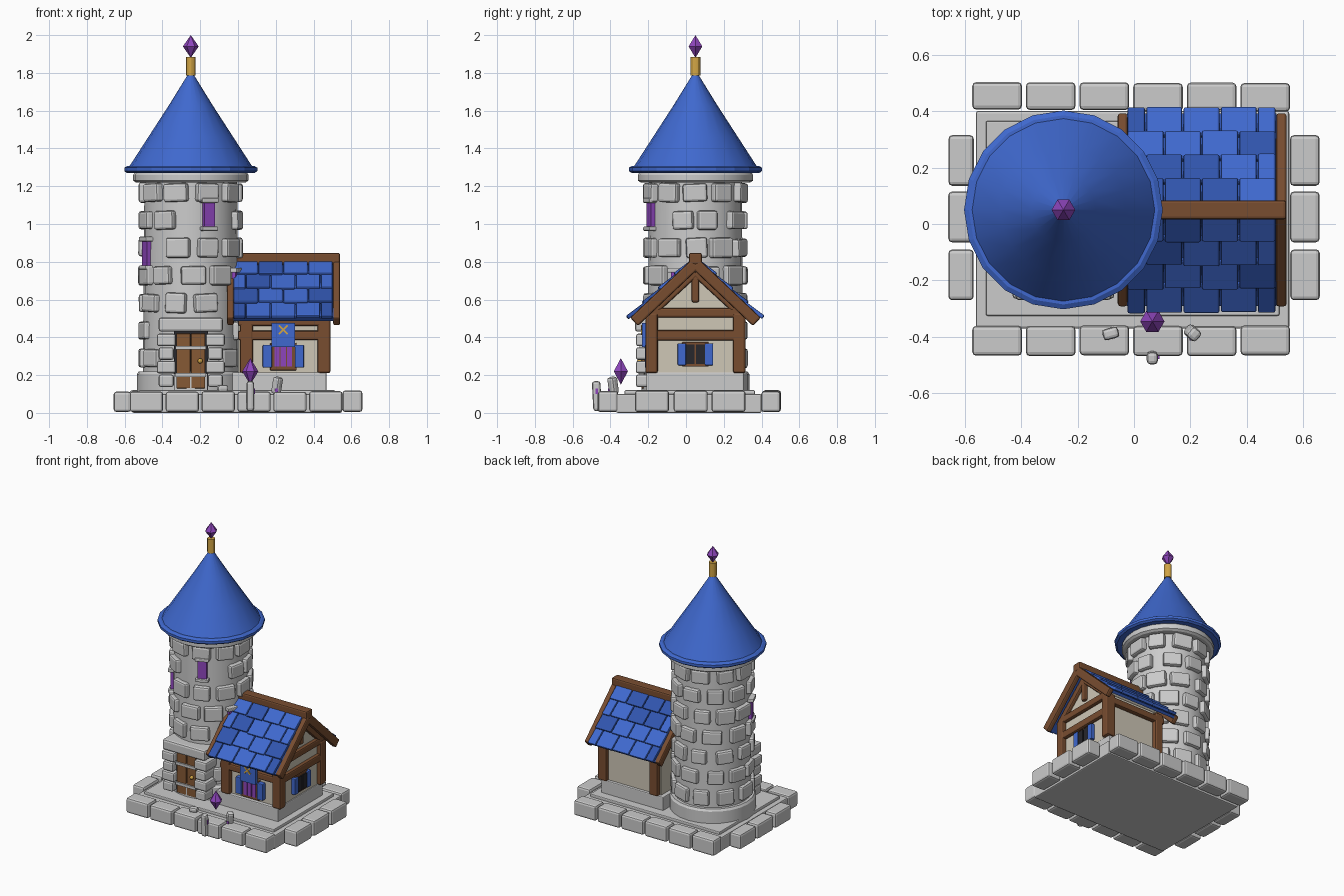
import bpy, bmesh, math, random
from mathutils import Matrix, Vector

if "Cube" in bpy.data.objects:
    bpy.data.objects.remove(bpy.data.objects["Cube"])

random.seed(4)


def material(name, r, g, b):
    m = bpy.data.materials.new(name)
    m.diffuse_color = (r, g, b, 1)
    m.use_nodes = True
    m.node_tree.nodes["Principled BSDF"].inputs["Base Color"].default_value = m.diffuse_color
    return m


BLUE = material("roof_blue", 0.05, 0.14, 0.62)
NAVY = material("roof_blue_dark", 0.03, 0.09, 0.42)
WOOD = material("timber", 0.19, 0.075, 0.03)
DOOR = material("door_wood", 0.24, 0.10, 0.035)
PLASTER = material("plaster", 0.62, 0.57, 0.47)
PURPLE = material("crystal_purple", 0.27, 0.06, 0.50)
GOLD = material("gold", 0.65, 0.38, 0.06)
DARK = material("dark_glass", 0.02, 0.02, 0.025)


def finish(name, bm, mat=None, smooth=None):
    bmesh.ops.recalc_face_normals(bm, faces=bm.faces)
    me = bpy.data.meshes.new(name)
    bm.to_mesh(me)
    bm.free()
    ob = bpy.data.objects.new(name, me)
    bpy.context.collection.objects.link(ob)
    if mat:
        me.materials.append(mat)
    if smooth:
        bpy.ops.object.select_all(action='DESELECT')
        bpy.context.view_layer.objects.active = ob
        ob.select_set(True)
        bpy.ops.object.shade_smooth_by_angle(angle=math.radians(smooth))
    return ob


def box(name, size, loc, mat=None, bevel=0.0, rot=None):
    bm = bmesh.new()
    bmesh.ops.create_cube(bm, size=1.0, matrix=Matrix.Diagonal((*size, 1)))
    if bevel:
        bmesh.ops.bevel(bm, geom=bm.edges[:], offset=bevel, segments=2, profile=0.5, affect='EDGES')
    bm.transform(Matrix.Translation(loc) @ (rot if rot else Matrix()))
    return finish(name, bm, mat)


def span(name, x, y, z, mat=None, bevel=0.0):
    """Box given as three (low, high) ranges."""
    r = (x, y, z)
    return box(name, [b - a for a, b in r], [(a + b) / 2 for a, b in r], mat, bevel)


def beam(name, a, b, w, h, mat=WOOD, bevel=0.01):
    a, b = Vector(a), Vector(b)
    q = (b - a).to_track_quat('X', 'Z').to_matrix().to_4x4()
    return box(name, ((b - a).length, w, h), (a + b) / 2, mat, bevel, q)


def lathe(name, profile, loc, n, mat=None, smooth=None):
    """Closed solid of revolution from (radius, z) points."""
    bm = bmesh.new()
    rings = []
    for r, z in profile:
        if r == 0:
            rings.append([bm.verts.new((loc[0], loc[1], z))] * n)
        else:
            rings.append([bm.verts.new((loc[0] + r * math.cos(2 * math.pi * i / n),
                                        loc[1] + r * math.sin(2 * math.pi * i / n), z)) for i in range(n)])
    for p, q in zip(rings, rings[1:]):
        for i in range(n):
            j = (i + 1) % n
            bm.faces.new(list(dict.fromkeys((p[i], p[j], q[j], q[i]))))
    for ring, (r, z) in ((rings[0], profile[0]), (rings[-1], profile[-1])):
        if r:
            bm.faces.new(ring)
    return finish(name, bm, mat, smooth)


# Base slabs and border stones
span("base_slab", (-0.56, 0.55), (-0.37, 0.40), (0, 0.10), None, 0.008)
span("courtyard", (-0.525, 0.515), (-0.325, 0.365), (0.08, 0.12), None, 0.006)
for y0, y1 in ((-0.465, -0.36), (0.40, 0.50)):
    for i in range(6):
        x = -0.485 + i * 0.19
        d = random.uniform(-0.004, 0.006)
        span("border_stone", (x - 0.088, x + 0.088), (y0 + d, y1 + d * 0.5), (0.005, 0.115 + d), None, 0.014)
for x0, x1 in ((-0.655, -0.565), (0.55, 0.655)):
    for y in (-0.18, 0.025, 0.225):
        d = random.uniform(-0.004, 0.004)
        span("border_stone", (x0 + d, x1 + d), (y - 0.09, y + 0.09), (0.005, 0.115 + d), None, 0.014)

# Tower core, plinth and collar
T = (-0.25, 0.05)
lathe("tower_core", [(0.255, 0.1), (0.245, 1.25)], T, 24, None, 30)
lathe("tower_plinth", [(0.285, 0.1), (0.285, 0.205), (0.275, 0.22)], T, 24, None, 30)
lathe("tower_collar", [(0.29, 1.22), (0.305, 1.23), (0.305, 1.26), (0.295, 1.275)], T, 24, None, 30)


def on_tower(name, ang, r, z, size, mat=None, bevel=0.0, tilt=0.0):
    a = math.radians(ang)
    loc = (T[0] + r * math.cos(a), T[1] + r * math.sin(a), z)
    return box(name, size, loc, mat, bevel, Matrix.Rotation(a, 4, 'Z') @ Matrix.Rotation(tilt, 4, 'X'))


# Slit windows with sill and header
windows = [(-68, 1.05), (204, 0.845), (-22, 0.68)]
for ang, z in windows:
    on_tower("slit_window", ang, 0.25, z, (0.035, 0.062, 0.13), PURPLE)
    on_tower("slit_header", ang, 0.255, z + 0.075, (0.055, 0.095, 0.025), None, 0.006)
    on_tower("slit_sill", ang, 0.255, z - 0.075, (0.055, 0.09, 0.022), None, 0.006)

# Staggered wall stones, leaving room for the door and windows
for row in range(7):
    z = 0.29 + row * 0.146
    for i in range(10):
        ang = i * 36 + (row % 2) * 18 + random.uniform(-4, 4)
        gap = lambda b: abs((ang - b + 180) % 360 - 180)
        if (gap(-90) < 38 and z < 0.5) or any(gap(wa) < 22 and abs(z - wz) < 0.11 for wa, wz in windows):
            continue
        on_tower("wall_stone", ang, 0.25, z,
                 (0.05, random.uniform(0.105, 0.135), random.uniform(0.092, 0.108)),
                 None, 0.013, random.uniform(-0.05, 0.05))

# Conical roof, finial and crystal
lathe("tower_roof_rim", [(0.338, 1.27), (0.352, 1.28), (0.352, 1.298), (0.335, 1.308)], T, 20, BLUE)
lathe("tower_roof", [(0.335, 1.29), (0.225, 1.46), (0.115, 1.63), (0.01, 1.80)], T, 20, BLUE, 30)
lathe("finial", [(0.026, 1.785), (0.026, 1.885)], T, 12, GOLD, 30)


def crystal(loc, z0, z1, r):
    lathe("crystal", [(0, z0), (r, (z0 + z1) / 2), (0, z1)], loc, 6, PURPLE)


crystal(T, 1.88, 2.0, 0.042)

# Tower door with stone surround
span("door_backing", (-0.34, -0.16), (-0.22, -0.1), (0.12, 0.43), DARK)
for x in (-0.289, -0.211):
    span("door_plank", (x - 0.037, x + 0.037), (-0.235, -0.19), (0.13, 0.42), DOOR, 0.004)
for z in (0.20, 0.345):
    span("door_strap", (-0.33, -0.17), (-0.245, -0.2), (z - 0.01, z + 0.01))
bm = bmesh.new()
bmesh.ops.create_icosphere(bm, subdivisions=2, radius=0.014, matrix=Matrix.Translation((-0.2, -0.245, 0.275)))
finish("door_knob", bm, GOLD, 60)
for s in (-1, 1):
    for k in range(4):
        w = 0.05 if k % 2 else 0.04
        x = -0.25 + s * 0.13
        z = 0.17 + k * 0.072
        span("door_jamb", (x - w, x + w), (-0.265, -0.14), (z - 0.033, z + 0.033), None, 0.012)
span("door_lintel", (-0.42, -0.08), (-0.27, -0.14), (0.43, 0.505), None, 0.014)

# House foundation and plaster body with gable
span("house_foundation", (-0.03, 0.468), (-0.21, 0.305), (0.1, 0.215), None, 0.006)
bm = bmesh.new()
outline = [(-0.185, 0.2), (0.285, 0.2), (0.285, 0.54), (0.05, 0.765), (-0.185, 0.54)]
face = bm.faces.new([bm.verts.new((0.0, y, z)) for y, z in outline])
ext = bmesh.ops.extrude_face_region(bm, geom=[face])
bmesh.ops.translate(bm, vec=(0.46, 0, 0), verts=[v for v in ext['geom'] if isinstance(v, bmesh.types.BMVert)])
finish("house_walls", bm, PLASTER)

# Timber frame
for x in (0.045, 0.455):
    for y in (-0.182, 0.282):
        span("corner_post", (x - 0.035, x + 0.035), (y - 0.033, y + 0.033), (0.21, 0.53), WOOD, 0.012)
for y in (-0.19, 0.29):
    beam("wall_plate", (0.0, y, 0.485), (0.48, y, 0.485), 0.05, 0.05)
beam("front_rail", (0.0, -0.188, 0.41), (0.48, -0.188, 0.41), 0.045, 0.05)
beam("side_rail", (0.462, -0.21, 0.41), (0.462, 0.31, 0.41), 0.045, 0.055)
beam("gable_tie", (0.462, -0.2, 0.53), (0.462, 0.3, 0.53), 0.045, 0.05)
beam("king_post", (0.462, 0.05, 0.585), (0.462, 0.05, 0.74), 0.04, 0.04)
for s in (-1, 1):
    for x, w in ((-0.04, 0.036), (0.522, 0.038)):
        beam("barge_board", (x, 0.05, 0.79), (x, 0.05 + s * 0.325, 0.482), w, 0.06)
    beam("gable_rafter", (0.462, 0.05, 0.745), (0.462, 0.05 + s * 0.25, 0.515), 0.045, 0.045)
beam("ridge_beam", (-0.055, 0.05, 0.815), (0.54, 0.05, 0.815), 0.068, 0.065)

# House roof: under-boards and staggered tiles on both slopes
A = math.radians(42)
for s in (-1, 1):
    out = Vector((0, s * math.cos(A), -math.sin(A)))
    nrm = Vector((0, s * math.sin(A), math.cos(A)))
    top = Vector((0, 0.05, 0.795))
    box("roof_boards", (0.53, 0.45, 0.02), top + out * 0.225 + Vector((0.24, 0, 0)), NAVY, 0,
        Matrix.Rotation(-s * A, 4, 'X'))
    for row in range(4):
        edges = [-0.025 + 0.132 * (i - 0.5 * (row % 2)) for i in range(6)]
        for a, b in zip(edges, edges[1:]):
            a, b = max(a, -0.025), min(b, 0.503)
            if b - a < 0.02:
                continue
            d = 0.062 + row * 0.112 + random.uniform(-0.004, 0.004)
            c = top + out * d + nrm * 0.02 + Vector(((a + b) / 2, 0, 0))
            box("roof_tile", (b - a - 0.005, 0.125, 0.022), c, random.choice((BLUE, BLUE, NAVY)), 0.006,
                Matrix.Rotation(-s * (A - 0.09), 4, 'X'))

# Front window with shutters
span("front_window_frame", (0.17, 0.31), (-0.205, -0.17), (0.225, 0.37), WOOD, 0.004)
for x in (0.207, 0.240, 0.273):
    span("front_pane", (x - 0.014, x + 0.014), (-0.212, -0.18), (0.245, 0.355), PURPLE)
for x in (0.155, 0.325):
    span("front_shutter", (x - 0.024, x + 0.024), (-0.218, -0.18), (0.24, 0.36), BLUE, 0.005)

# Side window with shutters
span("side_window_frame", (0.44, 0.475), (-0.02, 0.12), (0.245, 0.375), WOOD, 0.004)
for y in (0.021, 0.079):
    span("side_pane", (0.45, 0.482), (y - 0.025, y + 0.025), (0.258, 0.362), DARK)
for y in (-0.022, 0.122):
    span("side_shutter", (0.45, 0.488), (y - 0.022, y + 0.022), (0.252, 0.368), BLUE, 0.005)

# Banner with crossed gold emblem
span("banner", (0.178, 0.302), (-0.232, -0.21), (0.35, 0.475), BLUE)
for s in (-1, 1):
    beam("banner_cross", (0.24 - s * 0.023, -0.234, 0.417), (0.24 + s * 0.023, -0.234, 0.463), 0.01, 0.01, GOLD, 0)

# Crystal shrine: floating crystal and leaning marker stones
crystal((0.065, -0.345), 0.15, 0.29, 0.043)
beam("marker_stone", (0.065, -0.468, 0.01), (0.065, -0.476, 0.168), 0.04, 0.045, None, 0.014)
beam("marker_stone", (0.20, -0.38, 0.10), (0.214, -0.392, 0.19), 0.045, 0.045, None, 0.014)
beam("marker_stone", (-0.11, -0.395, 0.13), (-0.055, -0.38, 0.13), 0.04, 0.035, None, 0.012)
span("rune", (0.055, 0.09), (-0.478, -0.466), (0.10, 0.13), PURPLE)
span("rune", (0.196, 0.212), (-0.412, -0.38), (0.108, 0.13), PURPLE)
